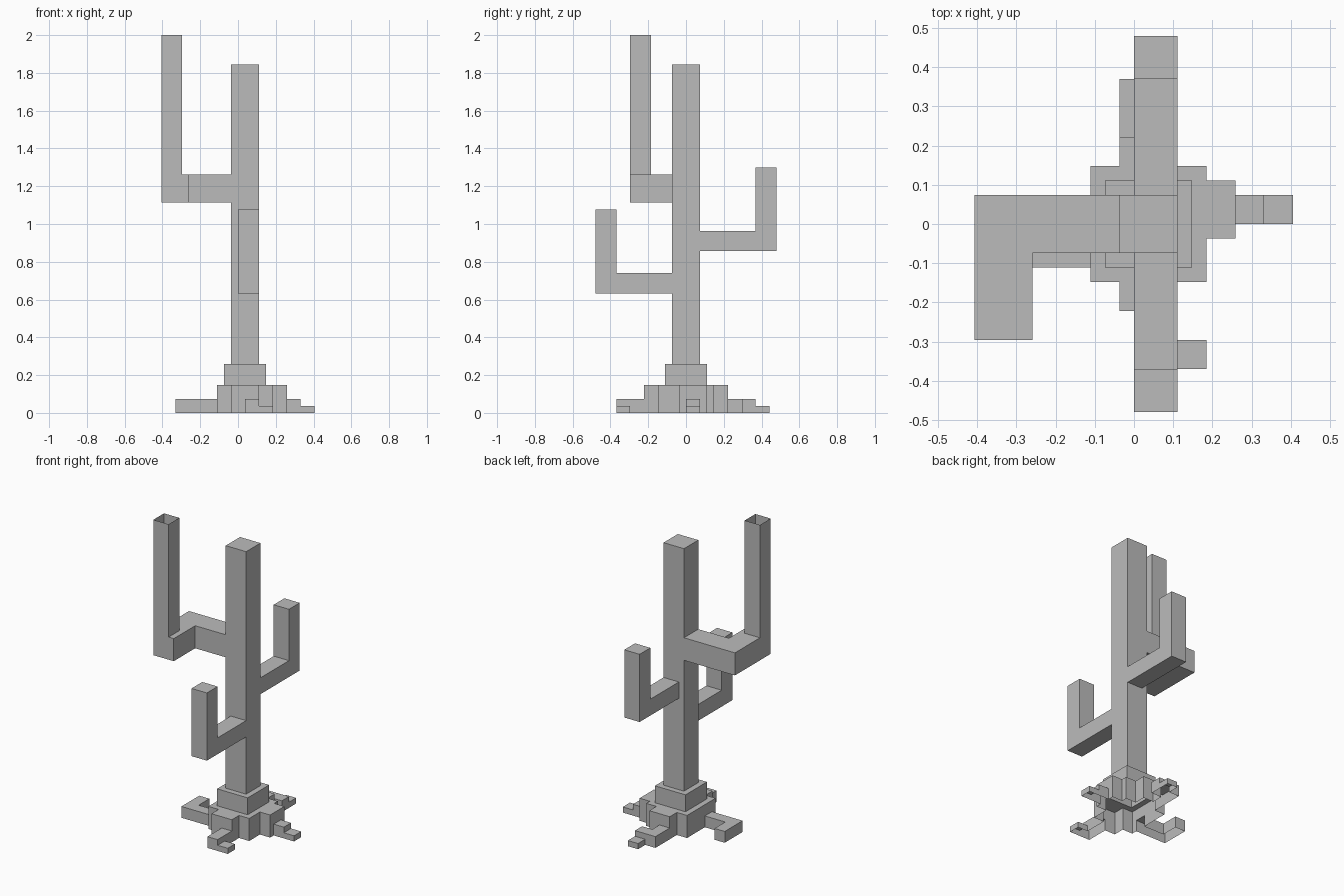
import bpy, bmesh
from mathutils import Vector

if "Cube" in bpy.data.objects:
    bpy.data.objects.remove(bpy.data.objects["Cube"])

U = 0.0369       # modelling unit
X0 = -0.037      # x of the trunk's right side

grey = bpy.data.materials.new("plain grey")
grey.use_nodes = True
grey.diffuse_color = (0.5, 0.5, 0.5, 1)
grey.node_tree.nodes["Principled BSDF"].inputs["Base Color"].default_value = (0.5, 0.5, 0.5, 1)


def finish(name, bm):
    """Scale from units, and turn the mesh into an object."""
    for v in bm.verts:
        v.co = Vector((X0 + v.co.x * U, v.co.y * U, v.co.z * U))
    mesh = bpy.data.meshes.new(name)
    bm.to_mesh(mesh)
    bm.free()
    mesh.materials.append(grey)
    obj = bpy.data.objects.new(name, mesh)
    bpy.context.collection.objects.link(obj)
    return obj


def prism(name, profile, move, open_sides):
    """Extrude a flat outline; leave open the outermost face in each given direction."""
    bm = bmesh.new()
    face = bm.faces.new([bm.verts.new(p) for p in profile])
    new = bmesh.ops.extrude_face_region(bm, geom=[face], use_keep_orig=True)["geom"]
    bmesh.ops.translate(bm, vec=move, verts=[g for g in new if isinstance(g, bmesh.types.BMVert)])
    bmesh.ops.recalc_face_normals(bm, faces=bm.faces)
    for side in map(Vector, open_sides):
        facing = [f for f in bm.faces if f.normal.dot(side) > 0.9]
        outer = max(facing, key=lambda f: f.calc_center_median().dot(side))
        bmesh.ops.delete(bm, geom=[outer], context='FACES')
    return finish(name, bm)


def rect(x1, x2, y1, y2, z):
    return [(x1, y1, z), (x2, y1, z), (x2, y2, z), (x1, y2, z)]


DOWN, UP = (0, 0, -1), (0, 0, 1)

# Trunk
prism("trunk", rect(0, 4, -2, 2, 7), (0, 0, 43), [DOWN])


# Front and back arms: L-shaped outlines, open where they meet the trunk
def side_arm(name, s, low, top):
    outline = [(2, low), (13, low), (13, top), (10, top), (10, low + 2.9), (2, low + 2.9)]
    bm_profile = [(1, s * y, z) for y, z in outline]
    arm = prism(name, bm_profile, (3, 0, 0), [])
    bm = bmesh.new()
    bm.from_mesh(arm.data)
    root = min(bm.faces, key=lambda f: abs(f.calc_center_median().y))
    bmesh.ops.delete(bm, geom=[root], context='FACES')
    bm.to_mesh(arm.data)
    bm.free()


side_arm("front_arm", -1, 17.15, 29.15)
side_arm("back_arm", 1, 23.2, 35.2)

# Tall right arm: a bent limb with a hollow upright open at the top
bend = [(0, 2, 30.2), (-10, 2, 30.2), (-10, -8, 30.2), (-6, -8, 30.2), (-6, -2, 30.2), (0, -2, 30.2)]
prism("right_arm", bend, (0, 0, 4), [(1, 0, 0)])
prism("right_arm_upright", rect(-10, -7, -8, -5, 34.2), (0, 0, 20), [DOWN, UP])

# Roots and stepped mound: (x1, x2, y1, y2, height)
STEPS = [
    (-1, 5, -3, 3, 7),                           # upper tier
    (-2, 6, -4, 4, 4),                           # lower tier
    (0, 4, -6, 6, 4), (6, 8, -1, 3, 4),          # buttresses
    (-8, -2, -3, -1, 2), (-8, -6, -3, 2, 2),     # right root
    (2, 4, -10, -6, 2), (4, 6, -10, -8, 1),      # front root
    (8, 10, 0, 2, 2), (10, 12, 0, 2, 1),         # left root
    (0, 2, 6, 10, 2), (2, 4, 8, 10, 2), (2, 4, 10, 12, 1),  # back root
]


def height(x, y):
    return max([h for a, b, c, d, h in STEPS if a <= x < b and c <= y < d], default=0)


# One shell with no underside: a top for every cell and a wall at every step
bm = bmesh.new()
for x in range(-9, 13):
    for y in range(-11, 13):
        h = height(x, y)
        if h:
            bm.faces.new([bm.verts.new(p) for p in rect(x, x + 1, y, y + 1, h)])
        for dx, dy in ((1, 0), (0, 1)):
            g = height(x + dx, y + dy)
            start = Vector((x + dx, y + dy, 0))
            along = Vector((dy, dx, 0))
            flip = (h > g) != (dx == 1)
            for z in range(min(g, h), max(g, h)):
                lift = Vector((0, 0, z))
                up = Vector((0, 0, z + 1))
                quad = [start + lift, start + along + lift, start + along + up, start + up]
                bm.faces.new([bm.verts.new(p) for p in (quad[::-1] if flip else quad)])
bmesh.ops.remove_doubles(bm, verts=bm.verts, dist=0.001)
bmesh.ops.dissolve_limit(bm, angle_limit=0.01, verts=bm.verts, edges=bm.edges)
finish("roots", bm)
